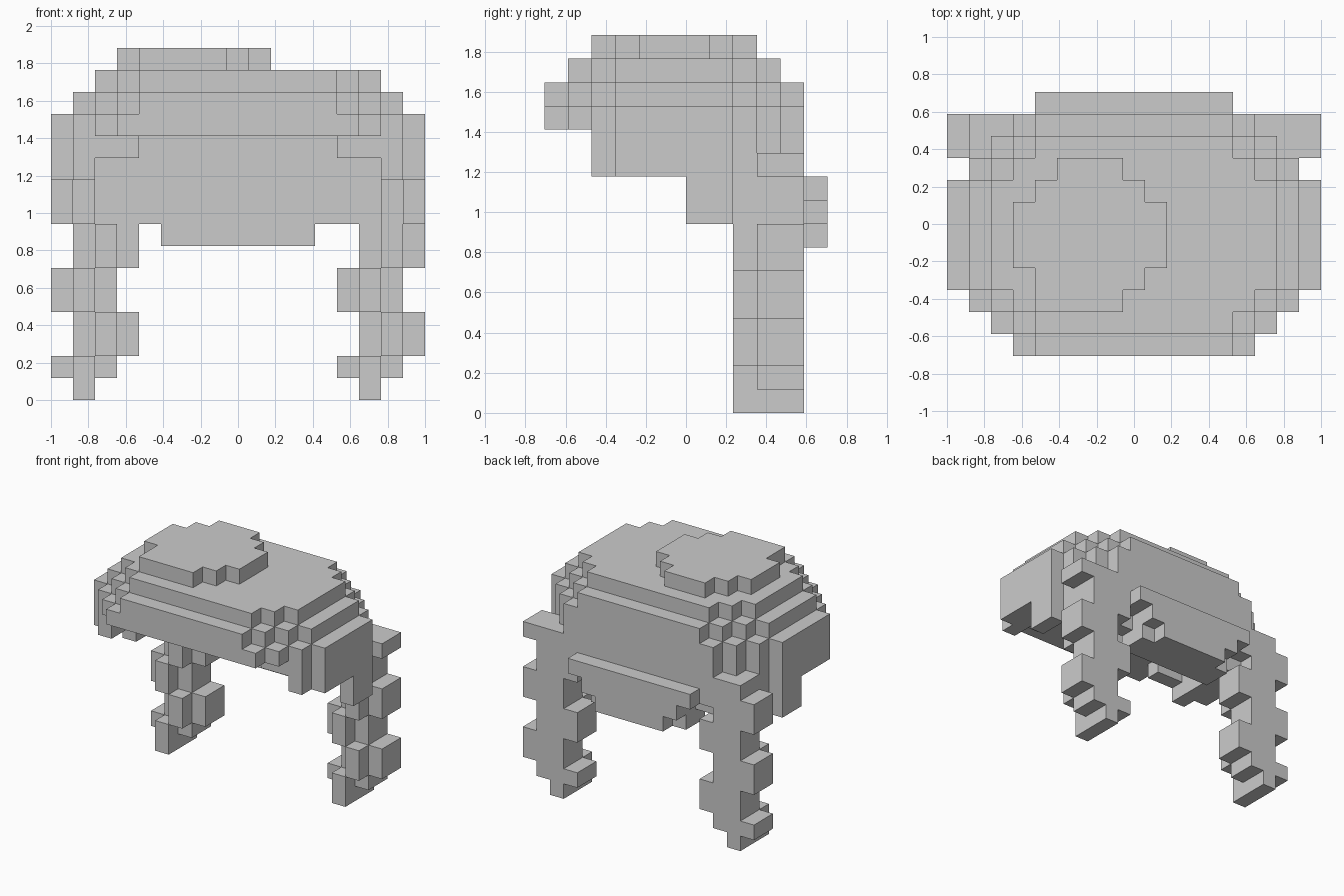
import bpy, bmesh

if "Cube" in bpy.data.objects:
    bpy.data.objects.remove(bpy.data.objects["Cube"])

U = 2 / 17                     # voxel size
OX, OY = -1.0, -6 * U          # grid origin
parts = {}


def add(name, x0, x1, y0, y1, z0, z1, mirror=False):
    """Fill a box of voxels (edge indices); optionally mirror it across x."""
    cells = parts.setdefault(name, set())
    for x in range(x0, x1):
        for y in range(y0, y1):
            for z in range(z0, z1):
                cells.add((x, y, z))
                if mirror:
                    cells.add((16 - x, y, z))


# Rounded cap: each tier is a stack of stepped rectangles
def tier(k, steps):
    for x, y0, y1 in steps:
        add("hair_cap", x, 17 - x, y0, y1, k, k + 1)


tier(12, [(3, 0, 11), (2, 1, 10), (1, 2, 9), (0, 3, 8)])
tier(13, [(4, 0, 11), (3, 1, 10), (2, 2, 9), (1, 3, 8)])
tier(14, [(4, 1, 10), (3, 2, 9), (2, 3, 8)])

# Hollow for the head inside the cap
parts["hair_cap"] -= {(x, y, z) for x in range(2, 15) for y in range(3, 9)
                      for z in (12, 13) if z == 12 or 3 <= x < 14}

# Off-centre tuft on top
for b in [(3, 10, 4, 7), (4, 9, 3, 8), (4, 8, 2, 8), (5, 8, 3, 9)]:
    add("top_tuft", *b, 15, 16)

# Side panels with stepped lower edge
for b in [(16, 17, 3, 8, 10, 12), (16, 17, 6, 8, 8, 10),
          (15, 16, 2, 9, 10, 12), (15, 16, 8, 9, 8, 10)]:
    add("side_panel", *b, mirror=True)
add("front_fringe_corner", 13, 15, 2, 3, 11, 12, mirror=True)

# Back of the hair, stepped in at the bottom
add("back_panel", 3, 14, 9, 11, 9, 12)
add("back_panel", 2, 15, 9, 10, 11, 12)
add("back_panel", 3, 14, 9, 10, 8, 9)
add("back_panel", 5, 12, 9, 11, 7, 9)

# Raised band across the back, narrowing downwards
for i in range(3):
    add("back_band", 4 + i, 13 - i, 11, 12, 9 - i, 10 - i)

# Two wavy hanging strands, same zigzag on each side
for name, ox in (("left_strand", 0), ("right_strand", 13)):
    for sx, z0, z1 in [(1, 10, 11), (0, 8, 10), (1, 6, 8),
                       (0, 4, 6), (1, 2, 4), (0, 1, 2)]:
        x = ox + sx
        add(name, x, x + 3, 9, 11, z0, z1)
        if z0 < 8:
            add(name, x + 1, x + 2, 8, 9, z0, z1)
    add(name, ox + 1, ox + 2, 8, 11, 0, 1)

# Give each voxel to one part only, then skin the exposed faces
owner = {}
for name, cells in parts.items():
    for c in cells:
        owner.setdefault(c, name)

SIDES = {
    (1, 0, 0): [(1, 0, 0), (1, 1, 0), (1, 1, 1), (1, 0, 1)],
    (-1, 0, 0): [(0, 0, 0), (0, 0, 1), (0, 1, 1), (0, 1, 0)],
    (0, 1, 0): [(0, 1, 0), (0, 1, 1), (1, 1, 1), (1, 1, 0)],
    (0, -1, 0): [(0, 0, 0), (1, 0, 0), (1, 0, 1), (0, 0, 1)],
    (0, 0, 1): [(0, 0, 1), (1, 0, 1), (1, 1, 1), (0, 1, 1)],
    (0, 0, -1): [(0, 0, 0), (0, 1, 0), (1, 1, 0), (1, 0, 0)],
}

for name in parts:
    bm = bmesh.new()
    verts = {}
    for c, who in owner.items():
        if who != name:
            continue
        for d, quad in SIDES.items():
            if tuple(a + b for a, b in zip(c, d)) in owner:
                continue
            loop = []
            for q in quad:
                p = tuple(a + b for a, b in zip(c, q))
                if p not in verts:
                    verts[p] = bm.verts.new((OX + p[0] * U, OY + p[1] * U, p[2] * U))
                loop.append(verts[p])
            bm.faces.new(loop)
    mesh = bpy.data.meshes.new(name)
    bm.to_mesh(mesh)
    bm.free()
    bpy.context.collection.objects.link(bpy.data.objects.new(name, mesh))
